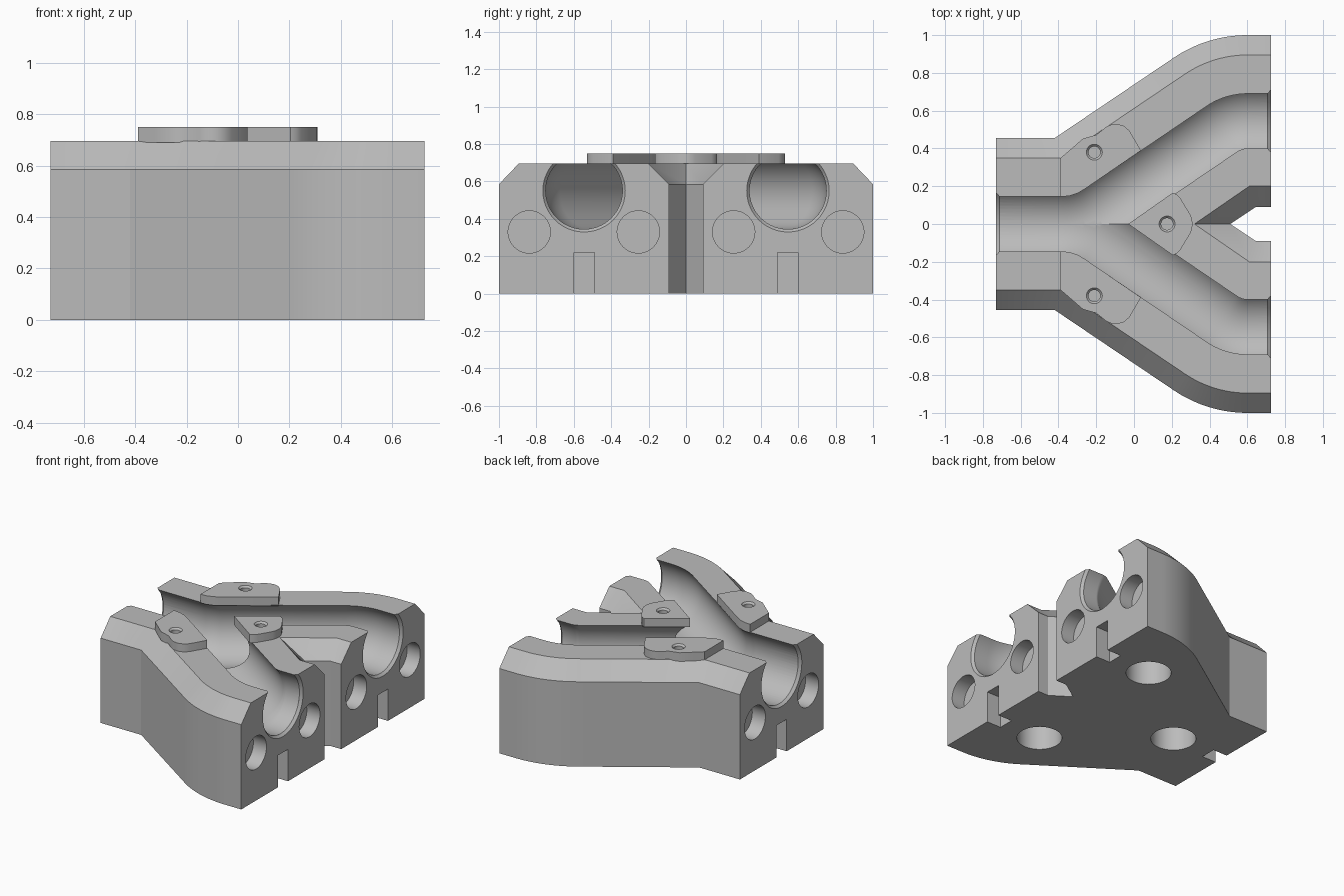
import bpy, bmesh, math
from mathutils import Vector

if "Cube" in bpy.data.objects:
    bpy.data.objects.remove(bpy.data.objects["Cube"])

ANG = math.radians(34)
TAN, COS = math.tan(ANG), math.cos(ANG)
CX, CY, RC = 0.602, 0.30, 0.245       # bend near the right ends
X0, X1 = -0.73, 0.725
CH_Z, CH_R = 0.55, 0.205              # channel centre height and radius

grey = bpy.data.materials.new("plain grey")
grey.diffuse_color = (0.5, 0.5, 0.5, 1)
grey.use_nodes = True
grey.node_tree.nodes["Principled BSDF"].inputs["Base Color"].default_value = grey.diffuse_color


def make(name, bm):
    bmesh.ops.recalc_face_normals(bm, faces=bm.faces)
    me = bpy.data.meshes.new(name)
    bm.to_mesh(me)
    bm.free()
    me.materials.append(grey)
    ob = bpy.data.objects.new(name, me)
    bpy.context.collection.objects.link(ob)
    return ob


def loft(name, rings):
    """Join rings of equal length and cap both ends."""
    bm = bmesh.new()
    vs = [[bm.verts.new(p) for p in r] for r in rings]
    n = len(vs[0])
    for a, b in zip(vs, vs[1:]):
        for i in range(n):
            j = (i + 1) % n
            bm.faces.new((a[i], a[j], b[j], b[i]))
    bm.faces.new(vs[0][::-1])
    bm.faces.new(vs[-1])
    return make(name, bm)


def circle_ring(c, r, axis, n=48):
    axis = Vector(axis).normalized()
    u = Vector((0, 0, 1)) if abs(axis.z) < 0.5 else Vector((1, 0, 0))
    v = axis.cross(u)
    return [Vector(c) + r * (math.cos(t) * u + math.sin(t) * v)
            for t in (2 * math.pi * i / n for i in range(n))]


def cone(a, b, ra, rb):
    d = Vector(b) - Vector(a)
    return loft("cutter", [circle_ring(a, ra, d), circle_ring(b, rb, d)])


def cut(ob, cutter):
    cutter.hide_render = True
    m = ob.modifiers.new("cut", 'BOOLEAN')
    m.operation, m.solver, m.object = 'DIFFERENCE', 'EXACT', cutter
    bpy.ops.object.select_all(action='DESELECT')
    bpy.context.view_layer.objects.active = ob
    ob.select_set(True)
    bpy.ops.object.modifier_apply(modifier=m.name)


def drop(ob):
    bpy.data.objects.remove(ob, do_unlink=True)


# Y-shaped body with sloped upper edges
def outline(d, notch, z):
    kink = (d - 0.1895 - d / COS) / TAN
    half = [(X0, d), (kink, d)]
    for i in range(17):
        t = math.pi / 2 + ANG * (1 - i / 16)
        half.append((CX + (RC + d) * math.cos(t), CY + (RC + d) * math.sin(t)))
    half += [(X1, d + 0.545)] + notch[:2]
    pts = half + [notch[2]] + [(x, -y) for x, y in reversed(half)]
    return [(x, y, z) for x, y in pts]


low = [(X1, 0.09), (0.645, 0.09), (0.51, 0)]
top = [(X1, 0.20), (0.61, 0.20), (0.32, 0)]
body = loft("track_body", [outline(0.455, low, 0), outline(0.455, low, 0.585),
                           outline(0.35, top, 0.695)])

# Branching round channel
for s in (1, -1):
    path = [(-0.9, 0, 0)]
    for i in range(13):
        t = ANG * i / 12
        path.append((-0.39 + 0.37 * math.sin(t), 0.37 * (1 - math.cos(t)), t))
    for i in range(17):
        t = ANG * (1 - i / 16)
        path.append((CX - RC * math.sin(t), CY + RC * math.cos(t), t))
    path.append((0.9, 0.545, 0))
    rings = [circle_ring((x, s * y, CH_Z), CH_R, (math.cos(t), s * math.sin(t), 0), 64)
             for x, y, t in path]
    c = loft("cutter", rings)
    cut(body, c)
    drop(c)

# Channel mouths, end sockets, bottom slots and bottom sockets
cutters = []
for x, y, sx, offs in ((X1, 0.545, 1, (-0.29, 0.293)), (X1, -0.545, 1, (-0.293, 0.29)),
                       (X0, 0, -1, (-0.29, 0.29))):
    cutters.append(cone((x - sx * 0.018, y, CH_Z), (x + sx * 0.002, y, CH_Z), CH_R, 0.222))
    for o in offs:
        cutters.append(cone((x - sx * 0.1, y + o, 0.33), (x + sx * 0.05, y + o, 0.33),
                            0.113, 0.113))
    a, b = x - sx * 0.11, x + sx * 0.05
    base = [(a, y - 0.055), (b, y - 0.055), (b, y + 0.055), (a, y + 0.055)]
    cutters.append(loft("cutter", [[(p, q, z) for p, q in base] for z in (-0.05, 0.22)]))
for x, y in ((0.335, 0.545), (0.335, -0.545), (-0.33, 0)):
    cutters.append(cone((x, y, -0.05), (x, y, 0.2), 0.145, 0.145))
for c in cutters:
    cut(body, c)
    drop(c)

# Raised pads beside the channel, each with a countersunk hole
side = [(-0.388, 0.145), (-0.388, 0.35), (-0.33, 0.40), (-0.27, 0.452), (-0.235, 0.462),
        (-0.20, 0.472), (-0.15, 0.512), (-0.125, 0.525), (-0.09, 0.53), (-0.055, 0.52),
        (-0.025, 0.495), (0.037, 0.389), (-0.264, 0.183), (-0.30, 0.162), (-0.345, 0.148)]
mid = [(-0.03, 0), (0.205, 0.165), (0.225, 0.157), (0.245, 0.137), (0.298, 0.05), (0.307, 0.025)]
mid += [(0.31, 0)] + [(x, -y) for x, y in reversed(mid[1:])]
pads = (("back_pad", side, (-0.21, 0.38)),
        ("front_pad", [(x, -y) for x, y in side], (-0.21, -0.38)),
        ("middle_pad", mid, (0.175, 0)))
parts = [body]
for name, pts, (hx, hy) in pads:
    pad = loft(name, [[(x, y, z) for x, y in pts] for z in (0.69, 0.75)])
    for c in (cone((hx, hy, 0.55), (hx, hy, 0.8), 0.031, 0.031),
              cone((hx, hy, 0.738), (hx, hy, 0.752), 0.031, 0.044)):
        cut(pad, c)
        cut(body, c)
        drop(c)
    parts.append(pad)

# Smooth bends, crisp edges
for ob in parts:
    bpy.ops.object.select_all(action='DESELECT')
    bpy.context.view_layer.objects.active = ob
    ob.select_set(True)
    bpy.ops.object.shade_smooth_by_angle(angle=math.radians(28))
